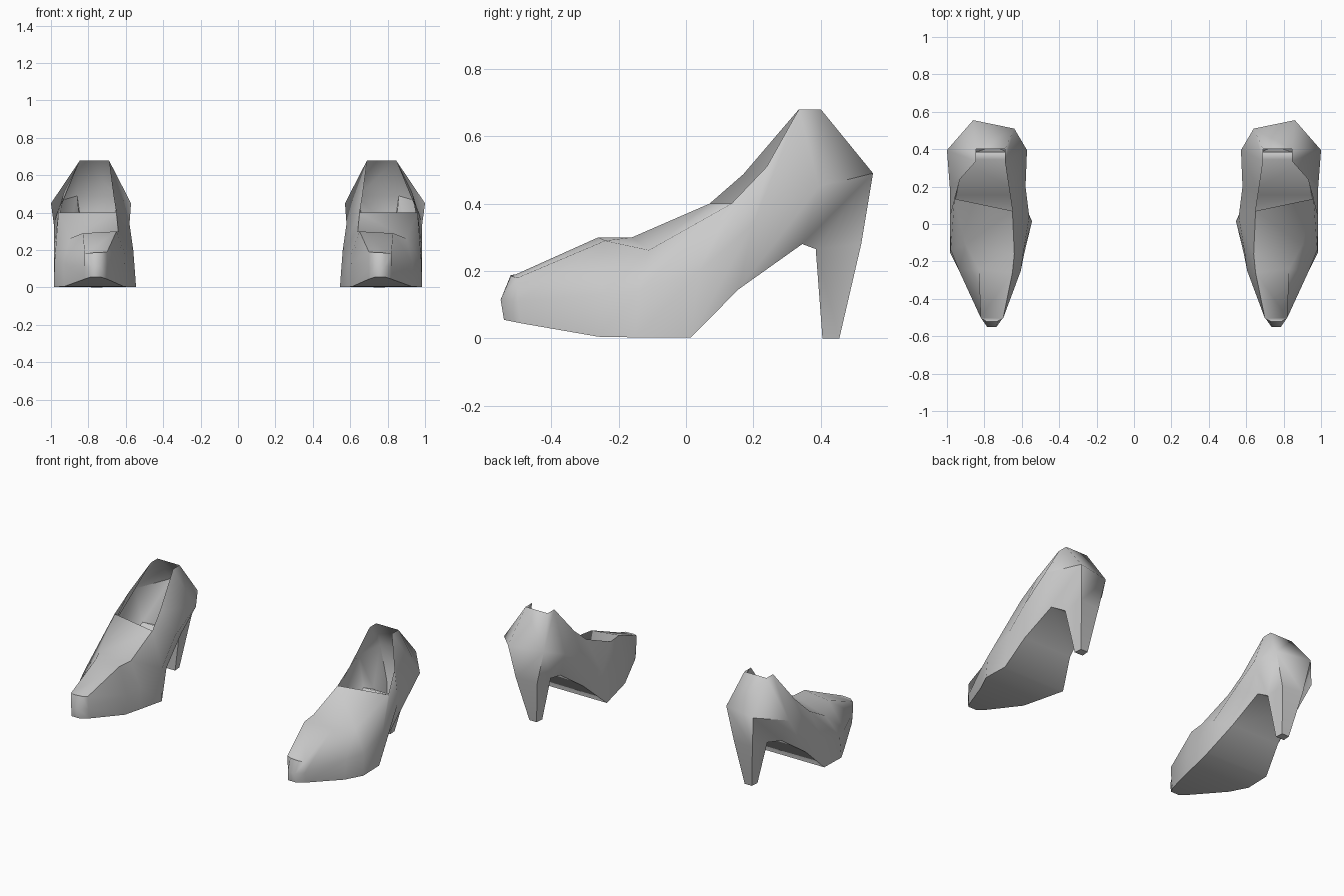
import bpy, bmesh, math

if "Cube" in bpy.data.objects:
    bpy.data.objects.remove(bpy.data.objects["Cube"], do_unlink=True)

# One plain grey for the whole pair
GREY = (0.6, 0.6, 0.6, 1.0)
mat = bpy.data.materials.new("grey leather")
mat.use_nodes = True
mat.diffuse_color = GREY
bsdf = mat.node_tree.nodes["Principled BSDF"]
bsdf.inputs["Base Color"].default_value = GREY
bsdf.inputs["Roughness"].default_value = 0.6

# Rails run from toe to back, each with the same eight stations.
# Sole edge: y, z, inner x, outer x
SOLE = [(-0.54, 0.055, 0.73, 0.79), (-0.49, 0.045, 0.70, 0.82),
        (-0.26, 0.005, 0.61, 0.93), (-0.15, 0.003, 0.585, 0.985),
        (0.015, 0.003, 0.545, 0.98), (0.155, 0.145, 0.61, 0.95),
        (0.345, 0.28, 0.64, 0.91), (0.385, 0.265, 0.68, 0.84)]
# Widest line of the sides: y, z, inner x, outer x
SIDE = [(-0.55, 0.115, 0.735, 0.785), (-0.50, 0.11, 0.70, 0.82),
        (-0.25, 0.13, 0.605, 0.935), (-0.14, 0.14, 0.59, 0.98),
        (0.04, 0.20, 0.56, 0.985), (0.20, 0.34, 0.58, 0.985),
        (0.395, 0.45, 0.572, 1.0), (0.555, 0.49, 0.64, 0.86)]
# Vamp ridge that turns into the rim of the opening: x, y, z
TOP_INNER = [(0.73, -0.52, 0.188), (0.70, -0.505, 0.19), (0.65, -0.26, 0.30),
             (0.64, -0.16, 0.30), (0.65, 0.07, 0.40), (0.665, 0.17, 0.487),
             (0.69, 0.335, 0.68), (0.69, 0.40, 0.68)]
TOP_OUTER = [(0.79, -0.52, 0.185), (0.82, -0.50, 0.18), (0.83, -0.24, 0.29),
             (0.90, -0.11, 0.262), (0.96, 0.135, 0.40), (0.93, 0.24, 0.51),
             (0.845, 0.335, 0.68), (0.845, 0.40, 0.68)]
OPENING_START = 4     # station where the top becomes open


def build_shoe(name, sign):
    bm = bmesh.new()

    def v(x, y, z):
        return bm.verts.new((sign * x, y, z))

    # Cross-sections: sole in, sole out, side out, top out, top in, side in
    rings = []
    for i, (s, w) in enumerate(zip(SOLE, SIDE)):
        inner_y = w[0] - (0.045 if i == len(SIDE) - 1 else 0)   # slanted back
        rings.append([v(s[2], s[0], s[1]), v(s[3], s[0], s[1]),
                      v(w[3], w[0], w[1]), v(*TOP_OUTER[i]),
                      v(*TOP_INNER[i]), v(w[2], inner_y, w[1])])

    # Toe tip, sole, sides and vamp
    bm.faces.new((rings[0][0], rings[0][1], rings[0][2], rings[0][5]))
    bm.faces.new((rings[0][5], rings[0][2], rings[0][3], rings[0][4]))
    for i in range(len(rings) - 1):
        a, b = rings[i], rings[i + 1]
        for k in range(6):
            if k == 3 and i >= OPENING_START:
                continue
            n = (k + 1) % 6
            bm.faces.new((a[k], a[n], b[n], b[k]))

    # Back counter
    s_in, s_out, w_out, t_out, t_in, w_in = rings[-1]
    bm.faces.new((w_in, w_out, t_out, t_in))

    # Tapered heel growing out of the counter
    h_out, h_in = v(0.83, 0.52, 0.28), v(0.69, 0.505, 0.28)
    bm.faces.new((w_in, w_out, h_out, h_in))
    bm.faces.new((s_out, h_out, w_out))
    bm.faces.new((s_in, h_in, w_in))
    upper = [s_in, s_out, h_out, h_in]
    foot = [v(0.725, 0.405, 0), v(0.785, 0.405, 0),
            v(0.78, 0.455, 0), v(0.73, 0.455, 0)]
    for k in range(4):
        n = (k + 1) % 4
        bm.faces.new((upper[k], upper[n], foot[n], foot[k]))
    bm.faces.new(foot)

    bmesh.ops.recalc_face_normals(bm, faces=bm.faces[:])
    mesh = bpy.data.meshes.new(name)
    bm.to_mesh(mesh)
    bm.free()
    mesh.materials.append(mat)
    obj = bpy.data.objects.new(name, mesh)
    bpy.context.collection.objects.link(obj)

    # Soft shading, with the heel tip and toe kept crisp
    bpy.ops.object.select_all(action='DESELECT')
    obj.select_set(True)
    bpy.context.view_layer.objects.active = obj
    bpy.ops.object.shade_smooth_by_angle(angle=math.radians(60))


build_shoe("left_shoe", 1)
build_shoe("right_shoe", -1)
